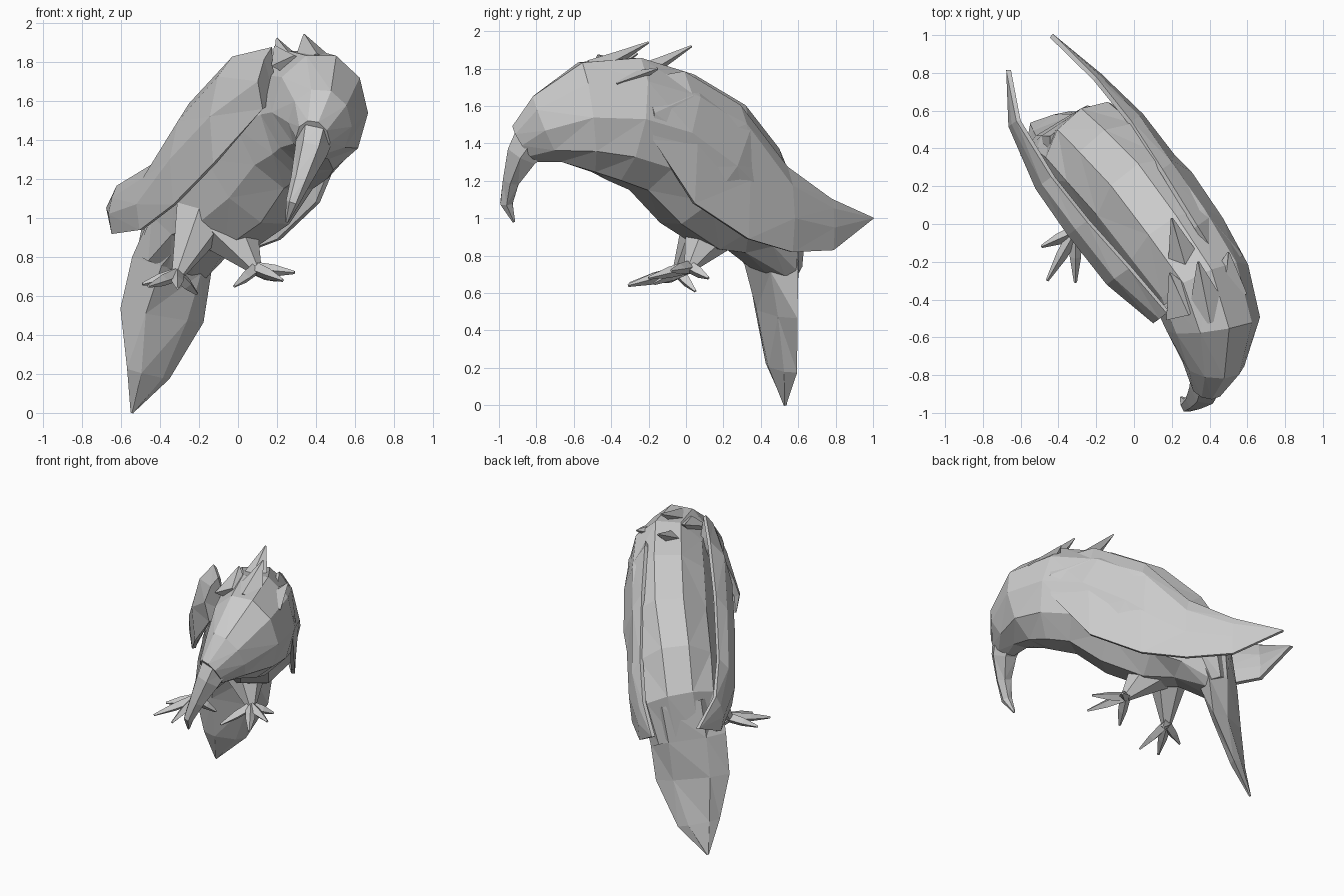
import bpy, bmesh, math
from mathutils import Vector as V

A = V((-0.57, 0.82, 0))   # backwards along the bird
P = V((0.82, 0.57, 0))    # towards the bird's left side


def local(u, v, z):
    return A * u + P * (v + 0.05) + V((0, 0, z))


def finish(name, bm):
    bmesh.ops.triangulate(bm, faces=[f for f in bm.faces if len(f.verts) == 4])
    bmesh.ops.recalc_face_normals(bm, faces=bm.faces)
    me = bpy.data.meshes.new(name)
    bm.to_mesh(me)
    bm.free()
    ob = bpy.data.objects.new(name, me)
    bpy.context.collection.objects.link(ob)
    return ob


def loft(name, rings, sides):
    """rings: (centre, half width, half height, yaw in degrees of the width axis)"""
    bm = bmesh.new()
    pts = [V(r[0]) for r in rings]
    loops = []
    for i, (c, w, h, yaw) in enumerate(rings):
        t = (pts[min(i + 1, len(pts) - 1)] - pts[max(i - 1, 0)]).normalized()
        side = V((math.cos(math.radians(yaw)), math.sin(math.radians(yaw)), 0))
        side = (side - t * side.dot(t)).normalized()
        up = t.cross(side)
        loops.append([bm.verts.new(pts[i] + side * w * math.cos(k * math.tau / sides)
                                   + up * h * math.sin(k * math.tau / sides))
                      for k in range(sides)])
    for a, b in zip(loops, loops[1:]):
        for k in range(sides):
            n = (k + 1) % sides
            bm.faces.new((a[k], a[n], b[n], b[k]))
    bm.faces.new(loops[0])
    bm.faces.new(loops[-1])
    return finish(name, bm)


def spike(name, start, end, r0, r1=0.006, sides=4, bulge=1.0, flat=1.0):
    s, e = V(start), V(end)
    yaw = math.degrees(math.atan2(e.y - s.y, e.x - s.x)) + 90
    mid = (r0 + r1) / 2 * bulge
    return loft(name, [(s, r0, r0 * flat, yaw), (s.lerp(e, 0.5), mid, mid * flat, yaw),
                       (e, r1, r1, yaw)], sides)


# Head, trunk
loft("body", [
    ((0.385, -0.86, 1.40), 0.09, 0.12, 0),
    ((0.42, -0.74, 1.48), 0.165, 0.20, 5),
    ((0.42, -0.53, 1.54), 0.25, 0.31, 12),
    ((0.36, -0.33, 1.53), 0.27, 0.35, 25),
    ((0.23, -0.13, 1.46), 0.29, 0.36, 33),
    ((0.07, 0.09, 1.29), 0.30, 0.40, 35),
    ((-0.11, 0.28, 1.11), 0.29, 0.35, 35),
    ((-0.24, 0.41, 0.97), 0.275, 0.24, 35),
    ((-0.34, 0.46, 0.76), 0.24, 0.10, 32)], 10)

# Hooked beak
loft("beak", [
    ((0.40, -0.80, 1.44), 0.10, 0.13, 0),
    ((0.375, -0.875, 1.34), 0.085, 0.095, 0),
    ((0.325, -0.935, 1.20), 0.055, 0.05, 0),
    ((0.28, -0.96, 1.08), 0.035, 0.038, 0),
    ((0.25, -0.92, 0.98), 0.008, 0.008, 0)], 6)

# Hanging tail fan
loft("tail", [
    ((-0.25, 0.41, 0.97), 0.26, 0.21, 35),
    ((-0.34, 0.46, 0.76), 0.25, 0.11, 32),
    ((-0.39, 0.48, 0.50), 0.245, 0.06, 27),
    ((-0.46, 0.51, 0.20), 0.14, 0.04, 35),
    ((-0.545, 0.53, 0.0), 0.008, 0.008, 35)], 6)


# Folded wings: stations of u, then (v, z) for top, shoulder, middle, lower edge
def wing(name, sign, stations, tip):
    bm = bmesh.new()
    rows = [[bm.verts.new(local(u, sign * v, z)) for v, z in row] for u, row in stations]
    end = bm.verts.new(local(tip[0], sign * tip[1], tip[2]))
    for a, b in zip(rows, rows[1:]):
        for k in range(3):
            bm.faces.new((a[k], a[k + 1], b[k + 1], b[k]))
    for k in range(3):
        bm.faces.new((rows[-1][k], rows[-1][k + 1], end))
    # front edge folded in towards the chest
    root = bm.verts.new(local(-0.42, sign * 0.12, 1.6))
    for k in range(3):
        bm.faces.new((rows[0][k + 1], rows[0][k], root))
    ob = finish(name, bm)
    mod = ob.modifiers.new("thickness", "SOLIDIFY")
    mod.thickness = 0.025
    mod.offset = 0


wing("left_wing", 1, [
    (-0.46, [(0.20, 1.74), (0.27, 1.66), (0.32, 1.56), (0.30, 1.42)]),
    (-0.20, [(0.21, 1.78), (0.29, 1.65), (0.335, 1.40), (0.31, 1.08)]),
    (0.15, [(0.23, 1.60), (0.29, 1.50), (0.325, 1.20), (0.31, 0.89)]),
    (0.45, [(0.24, 1.27), (0.29, 1.17), (0.31, 1.00), (0.29, 0.82)]),
    (0.75, [(0.22, 1.10), (0.24, 1.05), (0.25, 0.95), (0.24, 0.83)])], (1.07, 0.16, 1.0))
wing("right_wing", -1, [
    (-0.48, [(0.17, 1.87), (0.22, 1.81), (0.26, 1.70), (0.23, 1.56)]),
    (-0.18, [(0.20, 1.82), (0.29, 1.72), (0.34, 1.52), (0.32, 1.28)]),
    (0.15, [(0.24, 1.58), (0.31, 1.49), (0.36, 1.30), (0.34, 1.07)]),
    (0.45, [(0.26, 1.27), (0.32, 1.20), (0.36, 1.07), (0.34, 0.94)]),
    (0.80, [(0.24, 1.16), (0.27, 1.10), (0.29, 1.02), (0.27, 0.92)])], (1.05, 0.13, 1.05))

# Ruffled nape feathers
for base, tip in [((0.40, -0.50, 1.79), (0.34, -0.20, 1.94)),
                  ((0.29, -0.28, 1.75), (0.20, 0.03, 1.92)),
                  ((0.48, -0.36, 1.72), (0.50, -0.15, 1.80)),
                  ((0.28, -0.46, 1.78), (0.19, -0.26, 1.88))]:
    spike("nape_feather", base, tip, 0.12, flat=0.5)

# Thighs, shanks and toes
legs = [("right", (-0.18, 0.14, 1.02), (-0.31, -0.04, 0.71),
         [(-0.49, -0.12, 0.66), (-0.46, -0.30, 0.65), (-0.31, -0.31, 0.64), (-0.21, 0.05, 0.61)]),
        ("left", (-0.04, 0.13, 0.94), (0.09, 0.02, 0.74),
         [(0.29, -0.08, 0.72), (0.23, -0.20, 0.68), (-0.02, -0.17, 0.65), (0.20, 0.12, 0.68)])]
for side, hip, ankle, toes in legs:
    spike(side + "_leg", hip, ankle, 0.16, 0.035, 6)
    for toe in toes:
        spike(side + "_toe", ankle, toe, 0.035, 0.008, 4, 1.4)
